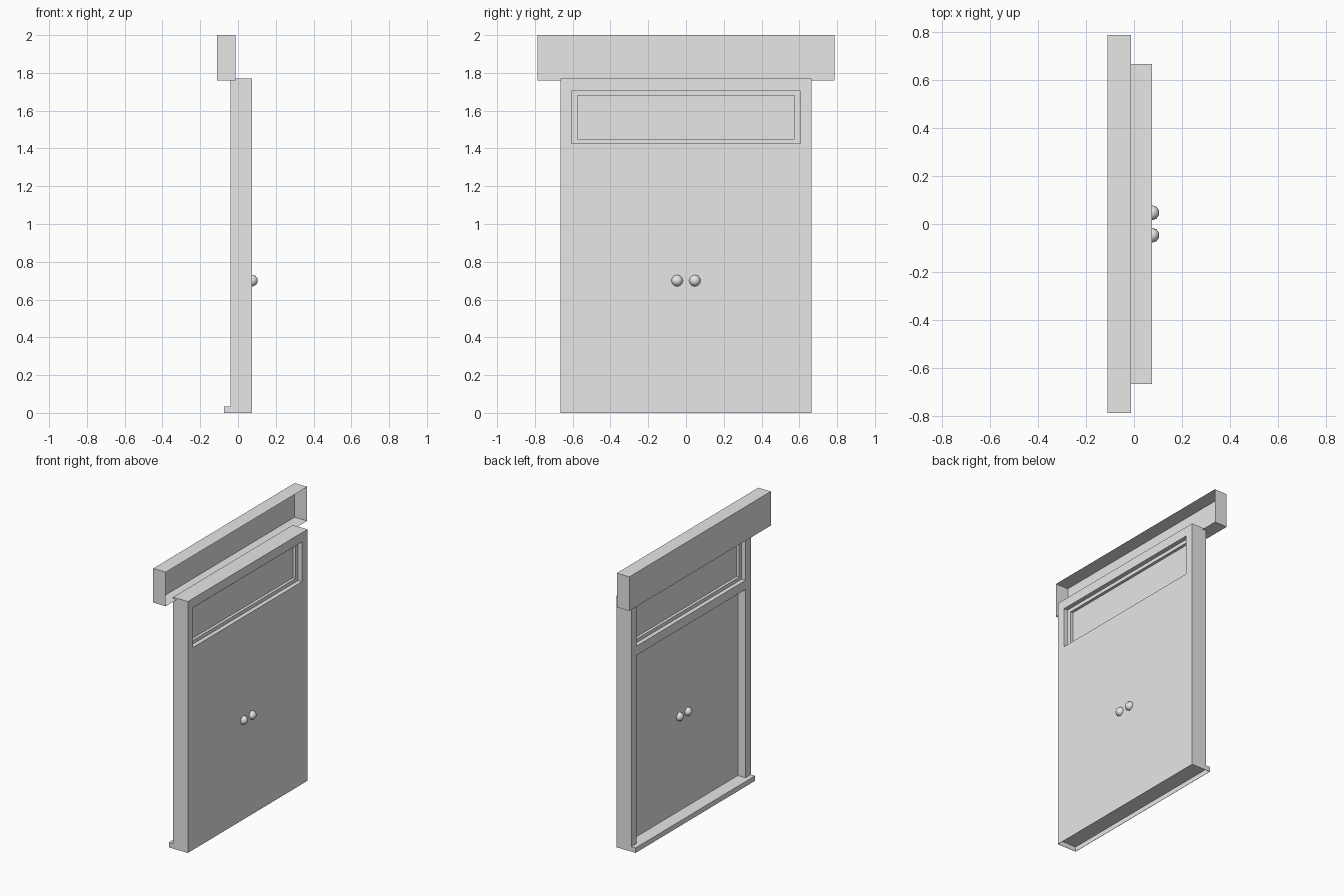
import bpy
import bmesh

old = bpy.data.objects.get("Cube")
if old:
    bpy.data.objects.remove(old, do_unlink=True)

GREY = (0.8, 0.8, 0.8, 1.0)
mat = bpy.data.materials.new("plain_grey")
mat.use_nodes = True
mat.diffuse_color = GREY
for node in mat.node_tree.nodes:
    if node.type == 'BSDF_PRINCIPLED':
        node.inputs["Base Color"].default_value = GREY


def finish(name, bm):
    bmesh.ops.recalc_face_normals(bm, faces=bm.faces)
    mesh = bpy.data.meshes.new(name)
    bm.to_mesh(mesh)
    bm.free()
    mesh.materials.append(mat)
    obj = bpy.data.objects.new(name, mesh)
    bpy.context.collection.objects.link(obj)
    return obj


def extrude_profile(name, points, half_width):
    """Extrude an (x, z) outline along y, centred on y = 0."""
    bm = bmesh.new()
    face = bm.faces.new([bm.verts.new((x, -half_width, z)) for x, z in points])
    grown = bmesh.ops.extrude_face_region(bm, geom=[face])["geom"]
    verts = [g for g in grown if isinstance(g, bmesh.types.BMVert)]
    bmesh.ops.translate(bm, verts=verts, vec=(0, 2 * half_width, 0))
    return finish(name, bm)


def box(name, x0, x1, half_width, z0, z1):
    return extrude_profile(name, [(x0, z0), (x1, z0), (x1, z1), (x0, z1)], half_width)


def cut(obj, *dims):
    """Subtract a box from the object."""
    cutter = box("cutter", *dims)
    cutter.hide_render = True
    mod = obj.modifiers.new("cut", 'BOOLEAN')
    mod.operation = 'DIFFERENCE'
    mod.solver = 'EXACT'
    mod.object = cutter
    bpy.context.view_layer.objects.active = obj
    bpy.ops.object.modifier_apply(modifier=mod.name)
    bpy.data.objects.remove(cutter, do_unlink=True)


BACK, FACE, SILL, STEP = -0.04, 0.075, -0.073, 0.035
HALF, OPEN = 0.665, 0.605
DOOR_BACK = 0.02

# Frame, flush door leaf and projecting sill in one body
body = extrude_profile("door_frame", [(SILL, 0), (FACE, 0), (FACE, 1.77),
                                      (BACK, 1.77), (BACK, STEP), (SILL, STEP)], HALF)
cut(body, -0.2, DOOR_BACK, OPEN, STEP, 1.36)       # door recess
cut(body, -0.2, 0.2, OPEN, 1.425, 1.705)           # window opening
cut(body, SILL + 0.002, FACE - 0.002, HALF - 0.002, -0.1, STEP - 0.002)  # hollow underside

# Window sash with its pane
sash = box("window_sash", -0.01, 0.045, OPEN, 1.425, 1.705)
cut(sash, -0.2, 0.2, 0.575, 1.45, 1.68)
box("window_pane", 0.01, 0.025, 0.575, 1.45, 1.68)

# Header box, open towards the door face
header = box("header_box", -0.11, -0.012, 0.787, 1.76, 2.0)
bm = bmesh.new()
bm.from_mesh(header.data)
bmesh.ops.delete(bm, geom=[f for f in bm.faces if f.normal.x > 0.9], context='FACES')
bm.to_mesh(header.data)
bm.free()

# Paired knobs on both sides of the door
for side, x in (("front", FACE), ("back", DOOR_BACK)):
    for hand, y in (("left", 0.047), ("right", -0.047)):
        bpy.ops.mesh.primitive_ico_sphere_add(subdivisions=2, radius=0.031, location=(x, y, 0.7))
        knob = bpy.context.object
        knob.name = f"{side}_{hand}_knob"
        knob.data.materials.append(mat)
        bpy.ops.object.shade_smooth()
